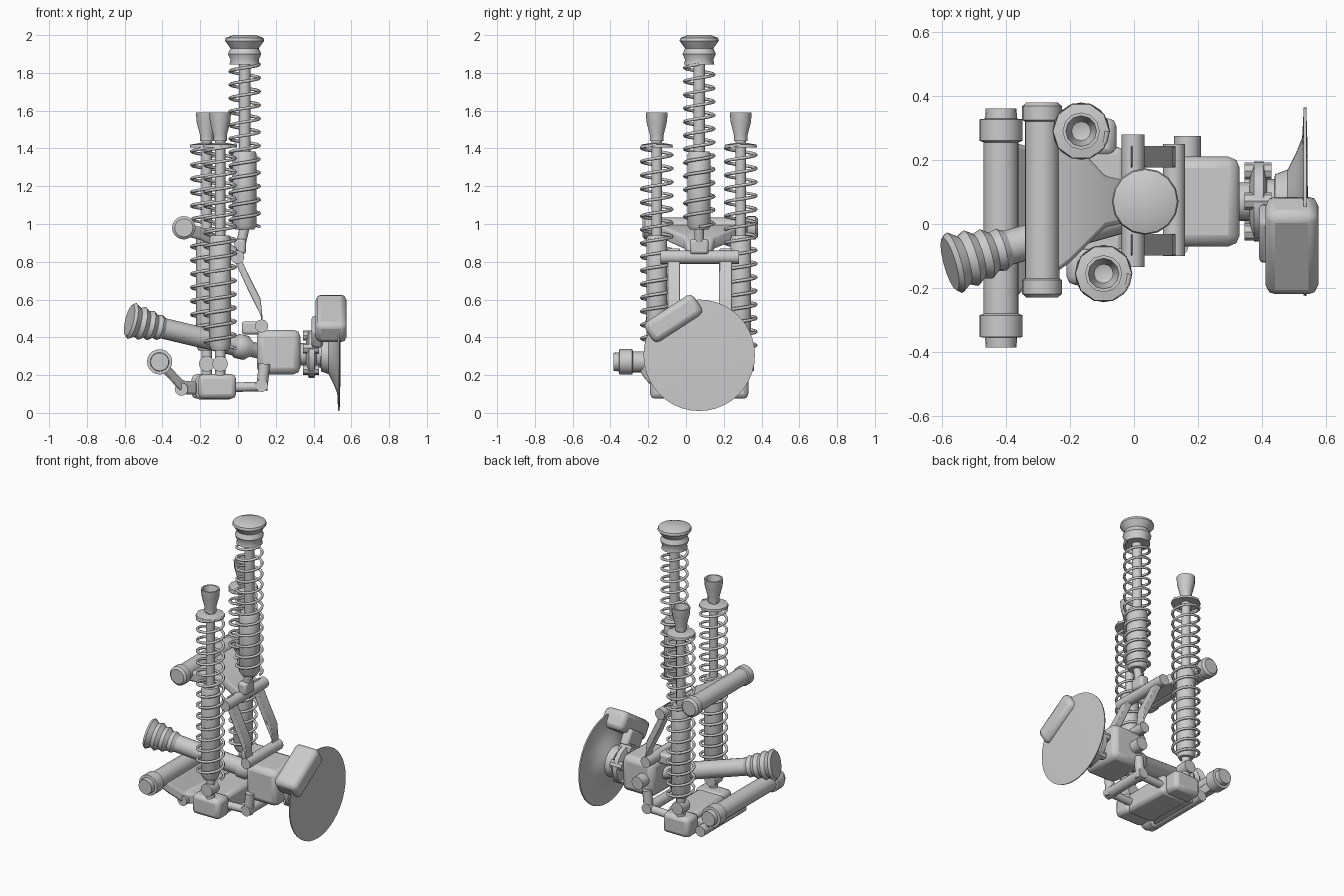
import bpy, bmesh, math
from mathutils import Vector, Matrix

if "Cube" in bpy.data.objects:
    bpy.data.objects.remove(bpy.data.objects["Cube"])


def finish(name, bm, mat=None, angle=40, bevel=0):
    if mat:
        bmesh.ops.transform(bm, matrix=mat, verts=bm.verts)
    bmesh.ops.recalc_face_normals(bm, faces=bm.faces)
    me = bpy.data.meshes.new(name)
    bm.to_mesh(me)
    bm.free()
    ob = bpy.data.objects.new(name, me)
    bpy.context.collection.objects.link(ob)
    if bevel:
        m = ob.modifiers.new("bevel", "BEVEL")
        m.width, m.segments = bevel, 2
    bpy.ops.object.select_all(action='DESELECT')
    bpy.context.view_layer.objects.active = ob
    ob.select_set(True)
    bpy.ops.object.shade_smooth_by_angle(angle=math.radians(angle))
    return ob


def lathe(name, prof, start, direction=(0, 0, 1), segs=16):
    """Revolve (radius, distance) pairs about a line."""
    bm = bmesh.new()
    rings = []
    for r, d in prof:
        if r == 0:
            rings.append([bm.verts.new((0, 0, d))] * segs)
        else:
            rings.append([bm.verts.new((r * math.cos(2 * math.pi * i / segs),
                                        r * math.sin(2 * math.pi * i / segs), d))
                          for i in range(segs)])
    for a, b in zip(rings, rings[1:]):
        for i in range(segs):
            j = (i + 1) % segs
            vs = list(dict.fromkeys((a[i], a[j], b[j], b[i])))
            if len(vs) > 2:
                bm.faces.new(vs)
    rot = Vector((0, 0, 1)).rotation_difference(Vector(direction)).to_matrix().to_4x4()
    return finish(name, bm, Matrix.Translation(start) @ rot)


def rod(name, a, b, r, segs=12, r2=None):
    d = Vector(b) - Vector(a)
    L = d.length
    return lathe(name, [(0, 0), (r, 0), (r2 or r, L), (0, L)], a, d, segs)


def box(name, center, size, bevel=0.015, rot_x=0, rot_y=0):
    bm = bmesh.new()
    bmesh.ops.create_cube(bm, size=1)
    m = (Matrix.Translation(center) @ Matrix.Rotation(rot_x, 4, 'X') @ Matrix.Rotation(rot_y, 4, 'Y')
         @ Matrix.Diagonal((*size, 1)))
    return finish(name, bm, m, bevel=bevel)


def plate(name, stations, thick):
    """Tapered arm: stations are (x, y_low, y_high, z)."""
    bm = bmesh.new()
    secs = [[bm.verts.new((x, y, z + s)) for y, s in
             ((y0, -thick / 2), (y1, -thick / 2), (y1, thick / 2), (y0, thick / 2))]
            for x, y0, y1, z in stations]
    for a, b in zip(secs, secs[1:]):
        for i in range(4):
            j = (i + 1) % 4
            bm.faces.new((a[i], a[j], b[j], b[i]))
    bm.faces.new(secs[0])
    bm.faces.new(secs[-1])
    return finish(name, bm, bevel=0.012)


def spring(name, x, y, z0, z1, r, turns, n=16):
    cu = bpy.data.curves.new(name, 'CURVE')
    cu.dimensions = '3D'
    cu.bevel_depth, cu.bevel_resolution = 0.0085, 1
    sp = cu.splines.new('POLY')
    total = turns * n
    sp.points.add(total)
    for i, p in enumerate(sp.points):
        a = 2 * math.pi * i / n
        p.co = (x + r * math.cos(a), y + r * math.sin(a), z0 + (z1 - z0) * i / total, 1)
    tmp = bpy.data.objects.new(name + "_path", cu)
    bpy.context.collection.objects.link(tmp)
    bpy.context.view_layer.update()
    me = bpy.data.meshes.new_from_object(tmp)
    bpy.data.objects.remove(tmp)
    bpy.context.collection.objects.link(bpy.data.objects.new(name, me))


CY = 0.07  # common centre line of the wheel side

# Central tall shock absorber
cx = 0.035
lathe("main_shock_cap", [(0, 2.0), (.06, 2.0), (.1, 1.985), (.104, 1.97), (.075, 1.93), (.088, 1.9),
                         (.075, 1.87), (.08, 1.845), (0, 1.845)], (cx, CY, 0))
rod("main_shock_rod", (cx, CY, 1.36), (cx, CY, 1.86), .031)
lathe("main_shock_body", [(0, .97), (.05, .97), (.064, .99), (.064, 1.37), (.055, 1.385), (0, 1.385)],
      (cx, CY, 0), segs=10)
spring("main_spring", cx, CY, .985, 1.845, .078, 12)
rod("main_shock_eye", (.0, CY, .83), (cx, CY, .98), .026)
box("main_shock_clevis", (.012, CY, .88), (.06, .1, .08))

# Two side shock absorbers
for side, sx, sy in (("front", -.095, -.155), ("rear", -.165, .29)):
    lathe(side + "_shock_cup", [(0, 1.5), (.03, 1.51), (.048, 1.59), (.058, 1.59), (.054, 1.54),
                                (.036, 1.47), (.036, 1.44), (0, 1.44)], (sx, sy, 0), segs=12)
    lathe(side + "_spring_seat", [(.03, 1.41), (.09, 1.405), (.088, 1.42), (.03, 1.43)], (sx, sy, 0), segs=10)
    rod(side + "_shock_rod", (sx, sy, .93), (sx, sy, 1.46), .028)
    lathe(side + "_shock_body", [(0, .33), (.045, .33), (.058, .36), (.058, .92), (.05, .94), (0, .94)],
          (sx, sy, 0), segs=10)
    spring(side + "_spring", sx, sy, .34, 1.42, .081, 15)
    rod(side + "_shock_foot", (sx, sy, .18), (sx, sy, .34), .028)
    rod(side + "_shock_eye", (sx, sy - .04, .26), (sx, sy + .04, .26), .042)

# Upper pivot tube and wishbone
lathe("upper_pivot", [(0, 0), (.048, 0), (.062, .012), (.062, .055), (.054, .06), (.054, .55), (.062, .555),
                      (.062, .598), (.048, .61), (0, .61)], (-.287, -.23, .98), (0, 1, 0), 20)
plate("upper_arm", [(-.27, -.17, .31, .97), (-.2, -.12, .27, .95), (-.09, -.01, .15, .9),
                    (0, .01, .13, .83)], .07)
rod("upper_cross_tube", (-.003, -.135, .825), (-.003, .28, .825), .036)

# Links from the upper wishbone to the hub carrier
for n, y in (("front", -.065), ("rear", .21)):
    plate(n + "_link", [(-.01, y - .034, y + .034, .83), (.05, y - .034, y + .034, .70),
                        (.12, y - .034, y + .034, .56), (.13, y - .034, y + .034, .46)], .085)
rod("link_lower_tube", (.125, -.1, .46), (.125, .25, .46), .035)
box("carrier_bracket", (.085, CY, .45), (.13, .14, .07))

# Lower pivot tube, wishbone and cradle
lathe("lower_pivot", [(0, 0), (.048, 0), (.05, .03), (.067, .032), (.067, .1), (.055, .105), (.055, .64),
                      (.067, .645), (.067, .712), (.05, .714), (.048, .745), (0, .745)],
      (-.415, -.385, .27), (0, 1, 0), 20)
plate("lower_arm", [(-.42, -.26, .26, .27), (-.36, -.22, .25, .21), (-.29, -.15, .23, .135),
                    (-.22, -.1, .22, .13)], .07)
rod("lower_arm_pin", (-.3, -.16, .125), (-.3, .28, .125), .035)
box("cradle", (-.125, CY, .135), (.2, .34, .13), .025)
box("front_cradle_pad", (-.11, -.13, .14), (.2, .12, .13), .025)
box("rear_cradle_pad", (-.15, .27, .14), (.19, .12, .13), .025)
for n, y in (("front", -.07), ("rear", .21)):
    rod(n + "_lower_rod", (-.04, y, .135), (.13, y, .14), .025)
    rod(n + "_lower_upright", (.125, y, .12), (.14, y, .26), .03)
rod("lower_cross_tube", (.125, -.1, .145), (.125, .24, .145), .034)

# Drive shaft with bellows boot
a, b = Vector((-.575, -.125, .49)), Vector((.12, CY, .325))
d = b - a
lathe("drive_boot", [(0, 0), (.085, 0), (.098, .015), (.078, .045), (.09, .07), (.072, .095), (.08, .12),
                     (.062, .145), (.068, .17), (.05, .2), (0, .2)], a, d)
rod("drive_shaft", a + d * .22, a + d * .83, .055, 16)
lathe("drive_joint", [(0, 0), (.045, 0), (.065, .03), (.065, .08), (.04, .11), (.04, .2), (0, .2)], a + d * .78, d)

# Hub carrier, axle and mounting flange
box("hub_carrier", (.215, CY, .322), (.23, .28, .235), .035)
rod("carrier_pin", (.167, .18, .32), (.167, .275, .32), .042)
lathe("axle", [(0, .3), (.06, .3), (.06, .36), (.1, .365), (.125, .375), (.125, .405), (.07, .415),
               (.07, .45), (0, .46)], (0, CY, .31), (1, 0, 0), 20)
for i in range(5):
    t = 2 * math.pi * i / 5 + .3
    y, z = CY + .1 * math.cos(t), .31 + .1 * math.sin(t)
    rod("hub_stud_%d" % i, (.345, y, z), (.43, y, z), .027, 8)

# Brake disc with tapered back
lathe("brake_disc", [(0, .43), (.085, .44), (.1, .48), (.15, .505), (.2, .525), (.293, .53), (.295, .538),
                     (.2, .541), (0, .543)], (0, CY, .305), (1, 0, 0), 40)

# Brake caliper wrapped over the disc edge
box("brake_caliper", (.493, -.067, .5), (.165, .31, .125), .03, math.radians(33))
box("caliper_bracket", (.42, -.03, .43), (.06, .16, .11), .015, math.radians(33))
